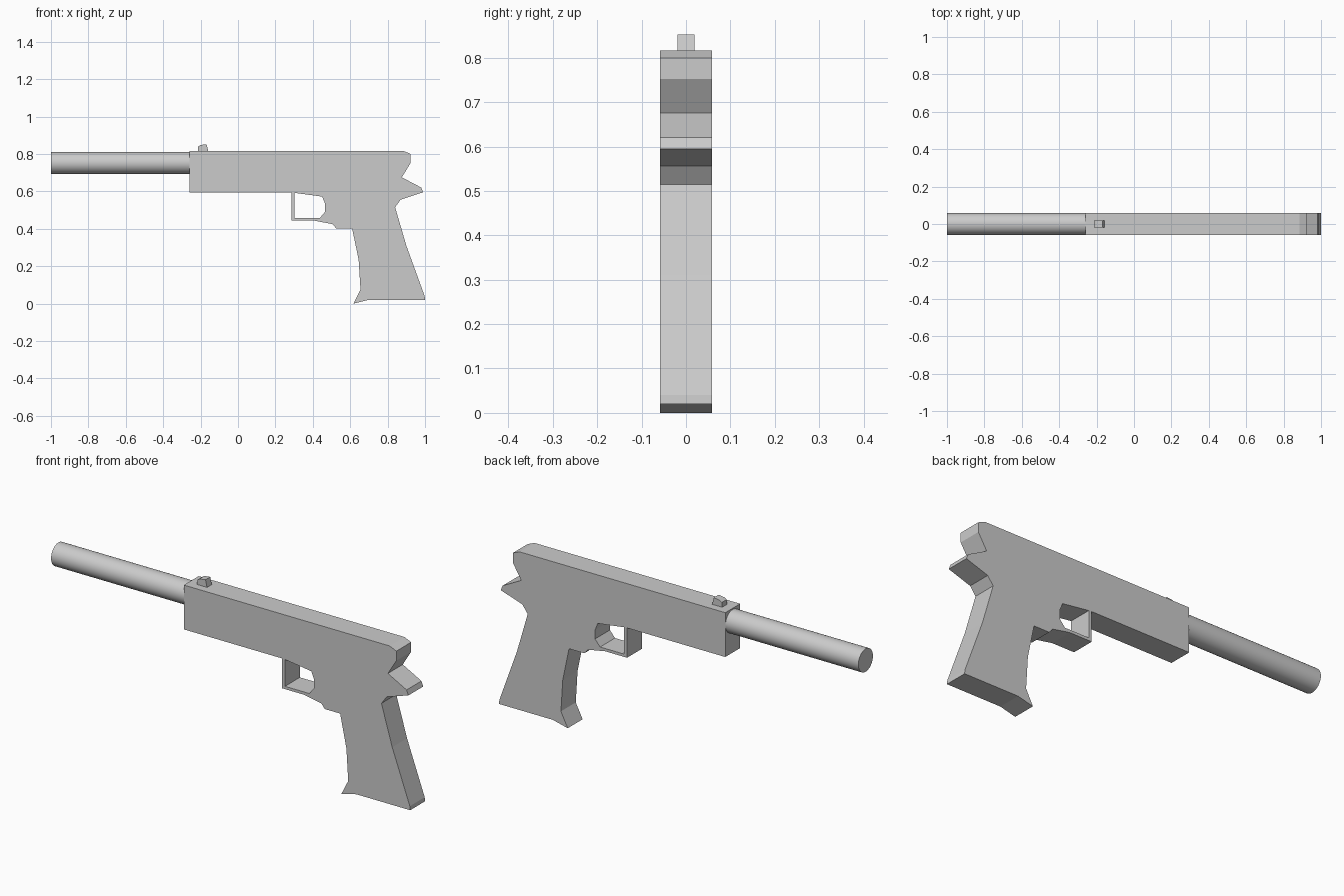
import bpy
import math

if "Cube" in bpy.data.objects:
    bpy.data.objects.remove(bpy.data.objects["Cube"])


def extrude_profile(name, loops, half_depth):
    """Fill closed x-z outlines (inner loops become holes) and extrude along y."""
    curve = bpy.data.curves.new(name, 'CURVE')
    curve.dimensions = '2D'
    curve.fill_mode = 'BOTH'
    curve.extrude = half_depth
    for points in loops:
        spline = curve.splines.new('POLY')
        spline.points.add(len(points) - 1)
        for p, (x, z) in zip(spline.points, points):
            p.co = (x, z, 0, 1)
        spline.use_cyclic_u = True
    obj = bpy.data.objects.new(name, curve)
    bpy.context.collection.objects.link(obj)
    obj.rotation_euler.x = math.pi / 2
    bpy.ops.object.select_all(action='DESELECT')
    obj.select_set(True)
    bpy.context.view_layer.objects.active = obj
    bpy.ops.object.convert(target='MESH')
    bpy.ops.object.shade_flat()
    return bpy.context.object


# Frame: slide, hammer notch, grip and trigger guard in one silhouette
outline = [
    (-0.26, 0.816), (0.885, 0.816), (0.923, 0.80), (0.923, 0.752),
    (0.876, 0.675), (0.98, 0.62), (0.99, 0.595), (0.87, 0.556),
    (0.84, 0.515), (0.90, 0.31), (0.998, 0.04), (1.0, 0.02),
    (0.70, 0.02), (0.617, 0.0), (0.655, 0.075), (0.645, 0.235),
    (0.61, 0.402), (0.525, 0.402), (0.505, 0.425), (0.41, 0.443),
    (0.287, 0.443), (0.287, 0.593), (-0.26, 0.593),
]
guard_hole = [
    (0.303, 0.592), (0.45, 0.572), (0.465, 0.535), (0.465, 0.49),
    (0.437, 0.457), (0.303, 0.457),
]
extrude_profile("frame", [outline, guard_hole], 0.059)

# Front sight
sight = [(-0.215, 0.812), (-0.213, 0.84), (-0.20, 0.848), (-0.168, 0.852), (-0.158, 0.812)]
extrude_profile("front_sight", [sight], 0.019)

# Barrel tube
x0, x1 = -1.0, -0.255
bpy.ops.mesh.primitive_cylinder_add(
    vertices=32, radius=0.058, depth=x1 - x0,
    location=((x0 + x1) / 2, 0, 0.752), rotation=(0, math.pi / 2, 0))
barrel = bpy.context.object
barrel.name = "barrel"
bpy.ops.object.shade_smooth_by_angle(angle=math.radians(30))
